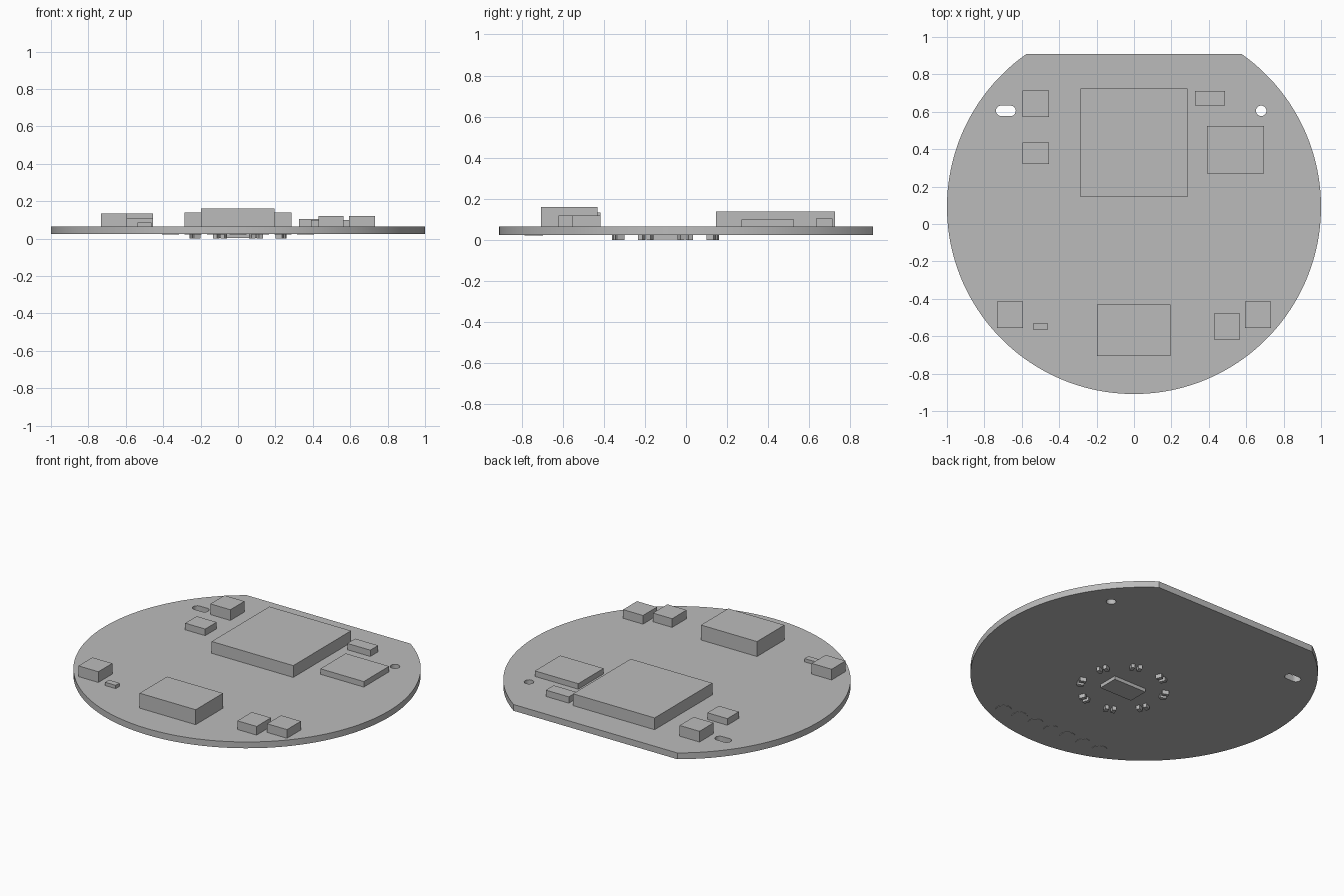
import bpy
from math import sin, cos, pi, asin, radians
from mathutils import Matrix

cube = bpy.data.objects.get("Cube")
if cube:
    bpy.data.objects.remove(cube, do_unlink=True)

grey = bpy.data.materials.new("plain grey")
grey.use_nodes = True
grey.diffuse_color = (0.5, 0.5, 0.5, 1)
grey.node_tree.nodes["Principled BSDF"].inputs["Base Color"].default_value = grey.diffuse_color

BOTTOM, TOP = 0.025, 0.065
CENTRE_Y, FLAT_Y = 0.091, 0.909


def arc(cx, cy, r, start, end, steps):
    return [(cx + r * cos(start + (end - start) * i / steps),
             cy + r * sin(start + (end - start) * i / steps)) for i in range(steps + 1)]


def box(name, x0, x1, y0, y1, z0, z1):
    bpy.ops.mesh.primitive_cube_add(size=1)
    ob = bpy.context.object
    ob.name = name
    ob.data.transform(Matrix.Translation(((x0 + x1) / 2, (y0 + y1) / 2, (z0 + z1) / 2))
                      @ Matrix.Diagonal((x1 - x0, y1 - y0, z1 - z0, 1)))
    ob.data.materials.append(grey)
    return ob


# Round board with one flat edge, a slot and a round hole
flat_angle = asin(FLAT_Y - CENTRE_Y)
outline = arc(0, CENTRE_Y, 1, pi - flat_angle, 2 * pi + flat_angle, 128)
slot = arc(-0.71, 0.605, 0.028, pi / 2, 3 * pi / 2, 12) + arc(-0.66, 0.605, 0.028, -pi / 2, pi / 2, 12)
hole = arc(0.68, 0.605, 0.028, 0, 2 * pi, 24)[:-1]

curve = bpy.data.curves.new("board", "CURVE")
curve.dimensions = "2D"
curve.fill_mode = "BOTH"
curve.extrude = (TOP - BOTTOM) / 2
for loop in (outline, slot, hole):
    spline = curve.splines.new("POLY")
    spline.points.add(len(loop) - 1)
    for point, (x, y) in zip(spline.points, loop):
        point.co = (x, y, 0, 1)
    spline.use_cyclic_u = True
board = bpy.data.objects.new("board", curve)
board.location.z = (TOP + BOTTOM) / 2
bpy.context.collection.objects.link(board)
bpy.ops.object.select_all(action="DESELECT")
board.select_set(True)
bpy.context.view_layer.objects.active = board
bpy.ops.object.convert(target="MESH")
board = bpy.context.object
board.data.materials.clear()
board.data.materials.append(grey)
bpy.ops.object.shade_smooth_by_angle(angle=radians(30))

# Blocks on the upper side: x range, y range, top height
blocks = {
    "main_chip": (-0.287, 0.287, 0.145, 0.725, 0.14),
    "front_connector": (-0.198, 0.196, -0.705, -0.43, 0.16),
    "flat_chip": (0.39, 0.695, 0.27, 0.525, 0.10),
    "back_left_block": (0.325, 0.487, 0.633, 0.712, 0.105),
    "front_left_inner_block": (0.43, 0.565, -0.62, -0.475, 0.12),
    "front_left_outer_block": (0.593, 0.733, -0.555, -0.415, 0.12),
    "back_right_block": (-0.595, -0.455, 0.573, 0.714, 0.133),
    "middle_right_block": (-0.595, -0.455, 0.32, 0.435, 0.107),
    "front_right_block": (-0.733, -0.593, -0.555, -0.415, 0.133),
    "front_right_tiny_block": (-0.537, -0.463, -0.567, -0.528, 0.086),
}
for name, (x0, x1, y0, y1, top) in blocks.items():
    box(name, x0, x1, y0, y1, TOP, top)

# Sensor on the underside, ringed by eight pairs of small parts
RING_Y = -0.1
box("underside_sensor", -0.115, 0.115, RING_Y - 0.065, RING_Y + 0.065, 0.003, BOTTOM)
for i in range(8):
    for side in (-1, 1):
        part = box("ring_part", 0.23, 0.268, side * 0.022 - 0.011, side * 0.022 + 0.011, 0, BOTTOM)
        part.data.transform(Matrix.Translation((0, RING_Y, 0))
                            @ Matrix.Rotation(pi / 8 + i * pi / 4, 4, "Z"))

# Row of thin round pads on the underside
for i in range(7):
    bpy.ops.mesh.primitive_cylinder_add(vertices=32, radius=0.045, depth=0.002,
                                        location=((i - 3) * 0.12, -0.74, BOTTOM - 0.001))
    pad = bpy.context.object
    pad.name = "underside_pad"
    pad.data.materials.append(grey)
    bpy.ops.object.shade_smooth_by_angle(angle=radians(30))
